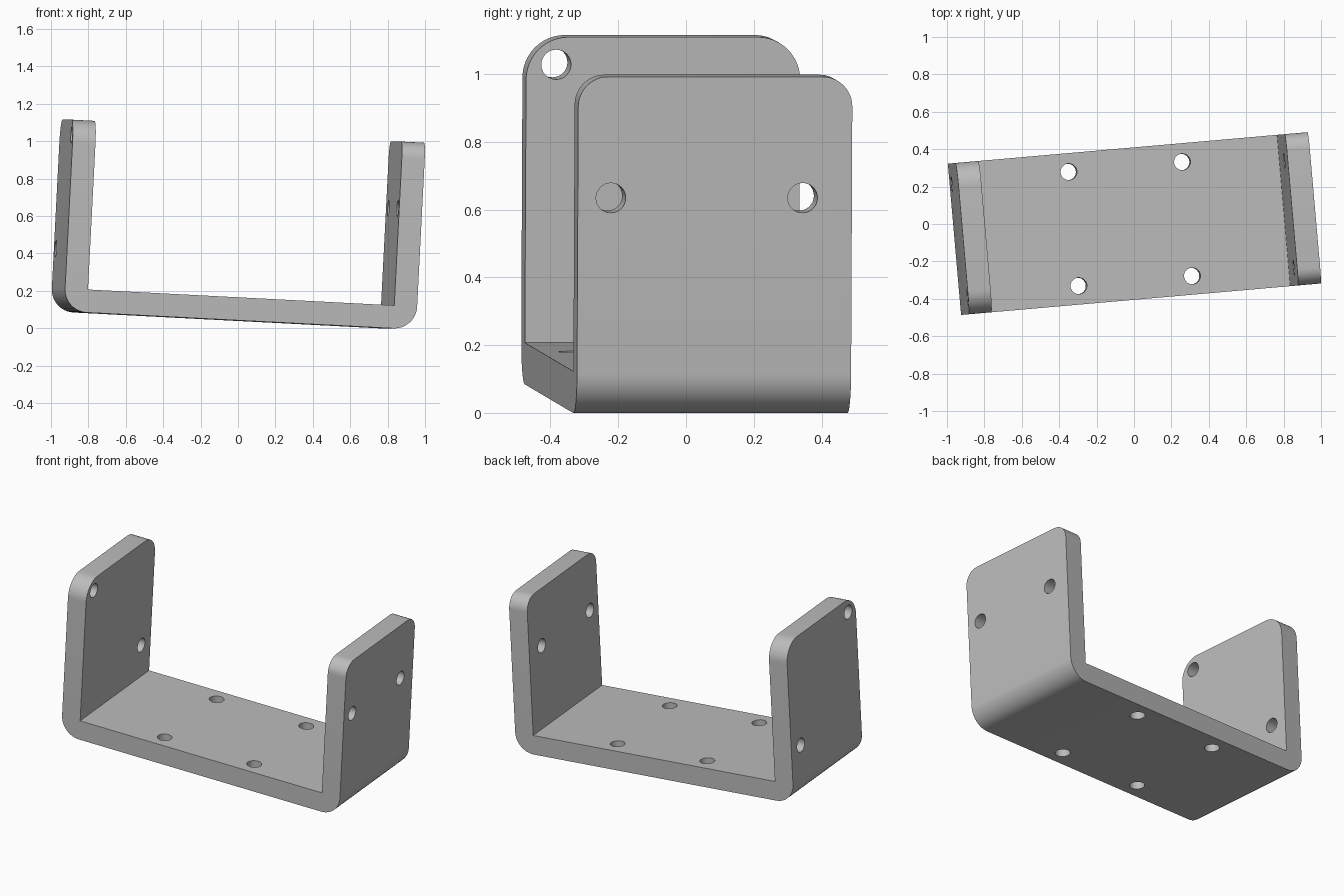
import bpy, bmesh
from math import radians, pi
from mathutils import Matrix

cube = bpy.data.objects.get("Cube")
if cube:
    bpy.data.objects.remove(cube, do_unlink=True)

HALF_W, HALF_D, T = 0.946, 0.406, 0.123      # half width, half depth, plate thickness
LEFT_H, RIGHT_H = 1.0, 1.026                 # wall heights at +x and -x
HOLE_R = 0.044

grey = bpy.data.materials.new("plain grey")
grey.diffuse_color = (0.5, 0.5, 0.5, 1)
grey.use_nodes = True
grey.node_tree.nodes["Principled BSDF"].inputs["Base Color"].default_value = (0.5, 0.5, 0.5, 1)


def make_object(name, bm):
    bmesh.ops.recalc_face_normals(bm, faces=bm.faces)
    mesh = bpy.data.meshes.new(name)
    bm.to_mesh(mesh)
    bm.free()
    mesh.materials.append(grey)
    obj = bpy.data.objects.new(name, mesh)
    bpy.context.collection.objects.link(obj)
    return obj


def round_edges(bm, radius, rule):
    """Round every edge whose midpoint and direction satisfy the rule."""
    chosen = []
    for e in bm.edges:
        a, b = e.verts[0].co, e.verts[1].co
        if rule((a + b) / 2, (b - a).normalized()):
            chosen.append(e)
    bmesh.ops.bevel(bm, geom=chosen, offset=radius, segments=12,
                    profile=0.5, affect='EDGES')


# U-shaped channel: profile extruded front to back
inner = HALF_W - T
profile = [(-HALF_W, 0), (HALF_W, 0), (HALF_W, LEFT_H), (inner, LEFT_H),
           (inner, T), (-inner, T), (-inner, RIGHT_H), (-HALF_W, RIGHT_H)]
bm = bmesh.new()
face = bm.faces.new([bm.verts.new((x, -HALF_D, z)) for x, z in profile])
extruded = bmesh.ops.extrude_face_region(bm, geom=[face])["geom"]
bmesh.ops.translate(bm, vec=(0, 2 * HALF_D, 0),
                    verts=[g for g in extruded if isinstance(g, bmesh.types.BMVert)])
bmesh.ops.recalc_face_normals(bm, faces=bm.faces)

# Outer bends, then the upper corners of each wall
round_edges(bm, T - 0.001, lambda m, d: m.z < 0.01 and abs(d.y) > 0.9)
round_edges(bm, 0.088, lambda m, d: m.x > 0 and m.z > LEFT_H - 0.01 and abs(d.x) > 0.9)
round_edges(bm, 0.125, lambda m, d: m.x < 0 and m.z > RIGHT_H - 0.01 and abs(d.x) > 0.9)
bracket = make_object("bracket", bm)

# Hole cutters: four through the base, two through each wall
cut = bmesh.new()


def add_hole(position, sideways):
    turn = Matrix.Rotation(pi / 2, 4, 'Y') if sideways else Matrix.Identity(4)
    bmesh.ops.create_cone(cut, cap_ends=True, segments=32, radius1=HOLE_R,
                          radius2=HOLE_R, depth=3 * T,
                          matrix=Matrix.Translation(position) @ turn)


for x in (-0.305, 0.305):
    for y in (-0.306, 0.306):
        add_hole((x, y, T / 2), False)
wall_x = HALF_W - T / 2
for side, y, z in ((1, -0.308, 0.642), (1, 0.26, 0.642),
                   (-1, -0.317, 0.945), (-1, 0.295, 0.335)):
    add_hole((side * wall_x, y, z), True)
cutter = make_object("hole_cutter", cut)
cutter.hide_render = True

# Drill the holes and drop the cutter
drill = bracket.modifiers.new("holes", 'BOOLEAN')
drill.operation = 'DIFFERENCE'
drill.solver = 'EXACT'
drill.object = cutter
bpy.ops.object.select_all(action='DESELECT')
bracket.select_set(True)
bpy.context.view_layer.objects.active = bracket
bpy.ops.object.modifier_apply(modifier=drill.name)
bpy.data.objects.remove(cutter, do_unlink=True)
bpy.ops.object.shade_smooth_by_angle(angle=radians(30))

# Slightly turned and tilted pose
bracket.matrix_world = (Matrix.Translation((-0.025, 0, 0.042))
                        @ Matrix.Rotation(radians(5), 4, 'Z')
                        @ Matrix.Rotation(radians(2.95), 4, 'Y'))
